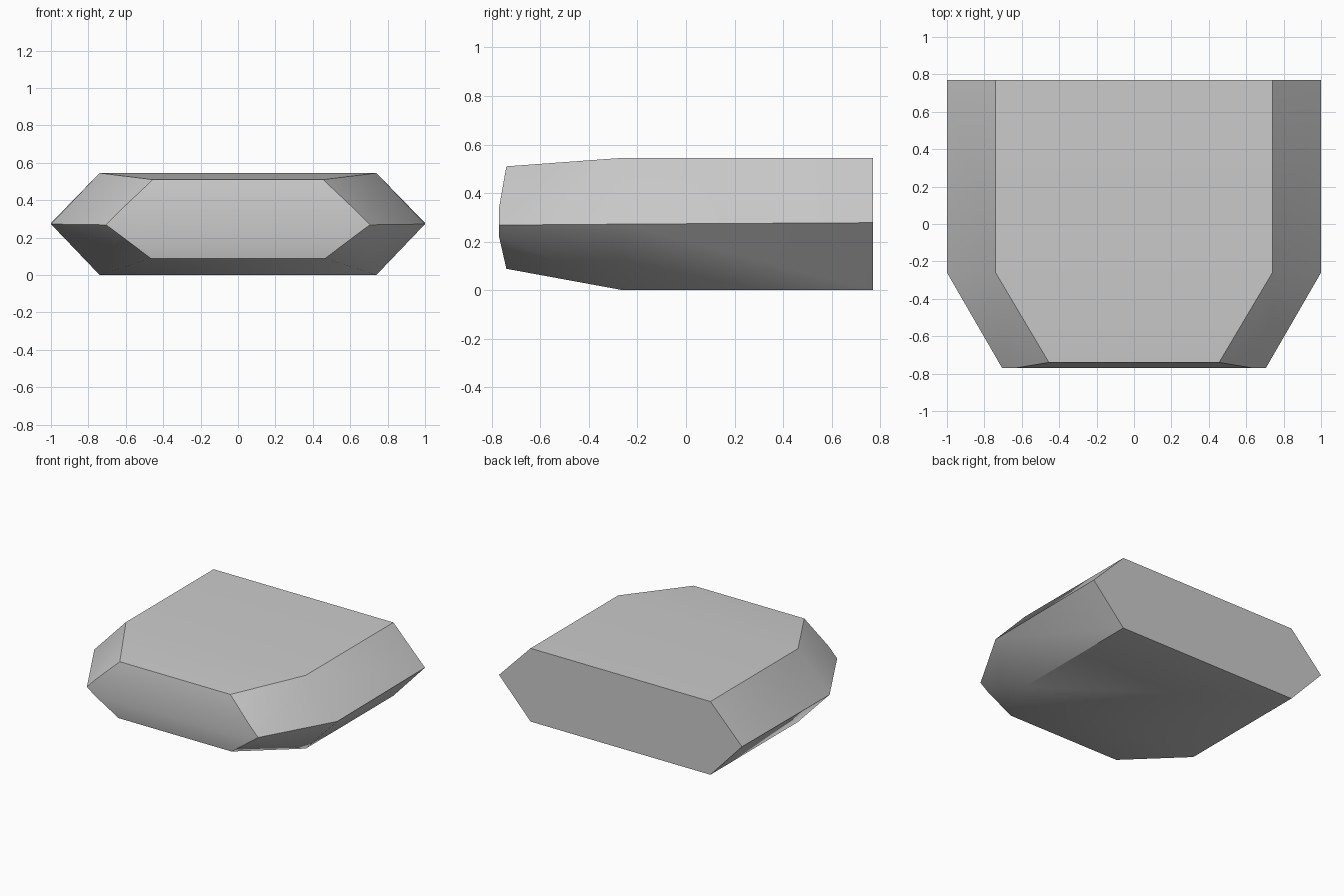
import bpy
import bmesh
import math

cube = bpy.data.objects.get("Cube")
if cube:
    bpy.data.objects.remove(cube, do_unlink=True)

# Plain grey material
grey = bpy.data.materials.new("light grey")
grey.use_nodes = True
color = (0.6, 0.6, 0.6, 1.0)
grey.diffuse_color = color
grey.node_tree.nodes["Principled BSDF"].inputs["Base Color"].default_value = color

# Right half of each corner ring (x, y, z), mirrored below
back = [(0.74, 0.77, 0.545), (1.0, 0.77, 0.278), (0.74, 0.77, 0.0)]
shoulder = [(0.74, -0.26, 0.545), (1.0, -0.26, 0.272), (0.74, -0.26, 0.0)]
nose = [(0.455, -0.74, 0.51), (0.635, -0.77, 0.34), (0.705, -0.77, 0.268),
        (0.64, -0.77, 0.22), (0.465, -0.74, 0.088)]

# Faceted block: the convex skin over all the rings
bm = bmesh.new()
for x, y, z in back + shoulder + nose:
    for side in (-1, 1):
        bm.verts.new((side * x, y, z))
bmesh.ops.convex_hull(bm, input=bm.verts[:])
bmesh.ops.dissolve_limit(bm, angle_limit=math.radians(0.5),
                         verts=bm.verts[:], edges=bm.edges[:])
bmesh.ops.recalc_face_normals(bm, faces=bm.faces[:])

mesh = bpy.data.meshes.new("faceted_block")
bm.to_mesh(mesh)
bm.free()
mesh.materials.append(grey)
block = bpy.data.objects.new("faceted_block", mesh)
bpy.context.scene.collection.objects.link(block)

# Soft bends stay smooth, main ridges stay sharp
bpy.ops.object.select_all(action='DESELECT')
block.select_set(True)
bpy.context.view_layer.objects.active = block
bpy.ops.object.shade_smooth_by_angle(angle=math.radians(35))
